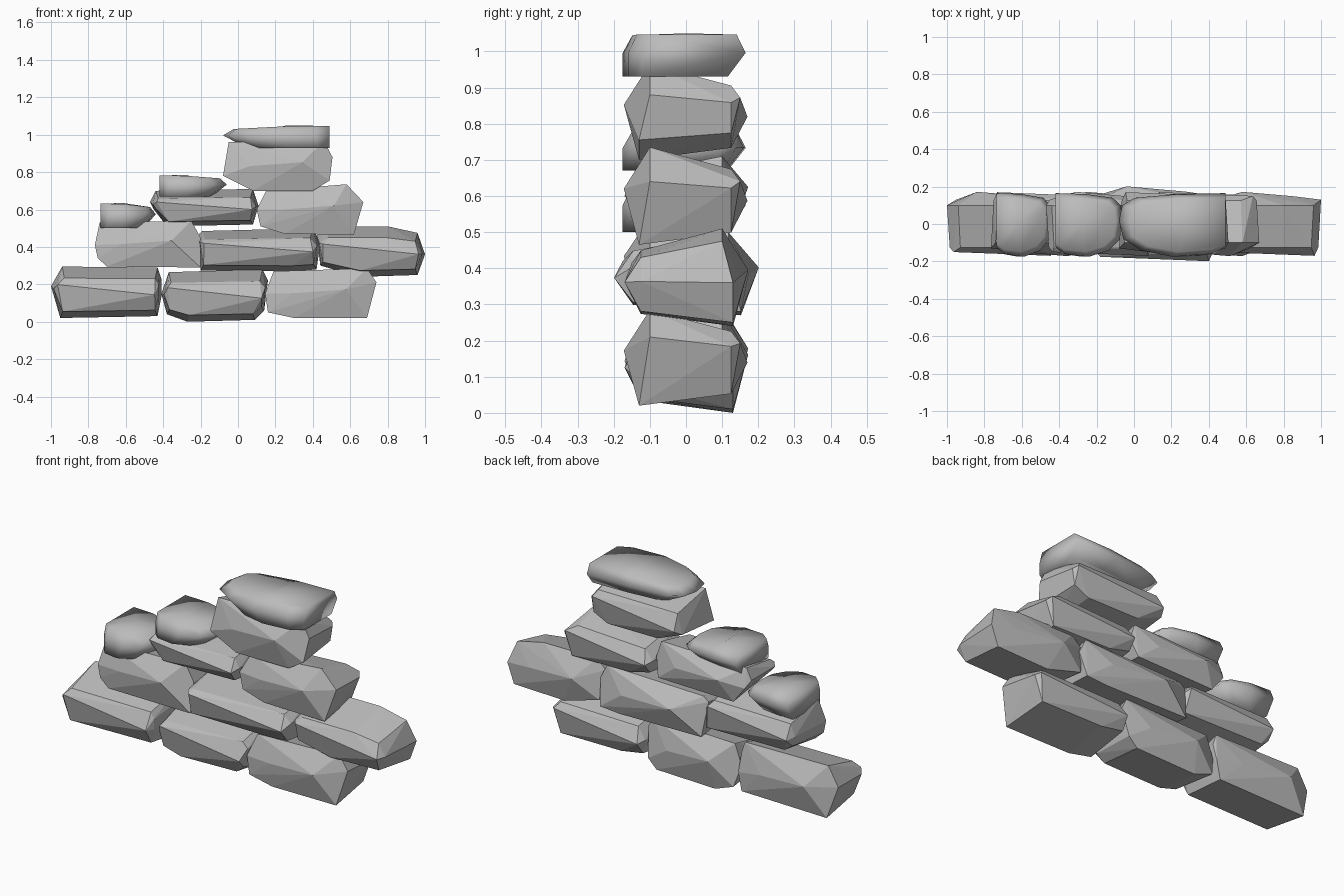
import bpy, bmesh

cube = bpy.data.objects.get("Cube")
if cube:
    bpy.data.objects.remove(cube, do_unlink=True)


def make_material(name, value):
    mat = bpy.data.materials.new(name)
    mat.use_nodes = True
    color = (value, value, value, 1)
    mat.diffuse_color = color
    bsdf = mat.node_tree.nodes["Principled BSDF"]
    bsdf.inputs["Base Color"].default_value = color
    bsdf.inputs["Roughness"].default_value = 0.8
    return mat


STONE = make_material("stone grey", 0.5)


def hull_object(name, points, smooth=False):
    """Wrap a convex skin around a cloud of points."""
    bm = bmesh.new()
    for p in points:
        bm.verts.new(p)
    result = bmesh.ops.convex_hull(bm, input=bm.verts)
    unused = {v for v in result["geom_interior"] + result["geom_unused"]
              if isinstance(v, bmesh.types.BMVert)}
    bmesh.ops.delete(bm, geom=list(unused), context='VERTS')
    bmesh.ops.dissolve_limit(bm, angle_limit=0.05, verts=bm.verts, edges=bm.edges)
    bmesh.ops.recalc_face_normals(bm, faces=bm.faces)
    for face in bm.faces:
        face.smooth = smooth
    mesh = bpy.data.meshes.new(name)
    bm.to_mesh(mesh)
    bm.free()
    mesh.materials.append(STONE)
    obj = bpy.data.objects.new(name, mesh)
    bpy.context.collection.objects.link(obj)
    return obj


def stone(name, outline, apex_side, depth=1.0):
    """Rough block: one side rises to a peak, the other is a long bar facet."""
    xs, zs = zip(*outline)
    cx, cz = (min(xs) + max(xs)) / 2, (min(zs) + max(zs)) / 2
    hx, hz = (max(xs) - min(xs)) / 2, (max(zs) - min(zs)) / 2
    side = apex_side * depth

    def knob(u, y, w):
        return (cx + u * hx * apex_side, y * side, cz + w * hz)

    # widest outline, leaning out along its foot
    points = [(x, side * (0.1 if z > cz else 0.13), z) for x, z in outline]
    # bar facet with a slanting crease
    points += [(cx + (x - cx) * 0.95, -0.125 * side,
                cz + (z - cz) * (0.55 if z > cz else 0.75)) for x, z in outline]
    points += [knob(0.88, -0.17, -0.1), knob(-0.88, -0.15, 0.3)]
    # peak and its shoulder
    points += [knob(-0.45, 0.172, 0.15), knob(0.5, 0.148, 0)]
    return hull_object(name, points)


def cap(name, thick_x, thin_x, low, high):
    """Soft flat stone, square at the thick end and rounded at the thin end."""
    plan = [(0, -0.12), (0.14, -0.16), (0.5, -0.175), (0.8, -0.14), (0.96, -0.08),
            (1, 0.02), (0.97, 0.1), (0.85, 0.14), (0.45, 0.16), (0, 0.165)]
    points = []
    for u, y in plan:
        # the foot stays full at the front and tucks in at the back
        foot = 1 if y < 0 else 0.7
        for su, sy, level in ((0.78, foot, 0), (1, 1, 0.55), (0.9, 0.85, 0.97)):
            drop = 0.22 * max(0, u - 0.4) if level > 0.6 else 0
            x = thick_x + (thin_x - thick_x) * u * su
            points.append((x, y * sy, low + (high - low) * (level - drop)))
    # crown
    points.append((thick_x + (thin_x - thick_x) * 0.4, 0, high))
    return hull_object(name, points, smooth=True)


FRONT, BACK = -1, 1

# bottom course
stone("bottom_right_stone", [(-1, .19), (-.94, .295), (-.43, .29), (-.41, .23),
      (-.41, .13), (-.43, .03), (-.95, .02)], BACK)
stone("bottom_middle_stone", [(-.41, .15), (-.37, .265), (.13, .28), (.16, .22),
      (.14, .06), (.09, .01), (-.27, 0), (-.38, .04)], BACK)
stone("bottom_left_stone", [(.145, .15), (.19, .27), (.69, .285), (.74, .21),
      (.69, .02), (.3, .02), (.16, .05)], FRONT)

# second course
stone("second_right_stone", [(-.765, .41), (-.74, .53), (-.25, .54), (-.2, .45),
      (-.2, .29), (-.7, .295), (-.75, .34)], FRONT)
stone("second_middle_stone", [(-.22, .46), (-.19, .485), (.4, .5), (.44, .42),
      (.42, .28), (.3, .27), (-.2, .275)], BACK, 1.17)
stone("second_left_stone", [(.42, .46), (.47, .51), (.8, .51), (.96, .475),
      (1, .36), (.96, .25), (.65, .24), (.44, .3)], BACK)

# third course
stone("third_right_stone", [(-.47, .64), (-.44, .7), (.08, .71), (.11, .62),
      (.08, .52), (-.38, .51), (-.45, .6)], BACK)
stone("third_left_stone", [(.1, .6), (.15, .7), (.58, .735), (.67, .64),
      (.62, .465), (.25, .47), (.12, .51)], FRONT)

# top block
stone("top_stone", [(-.08, .78), (-.05, .96), (.46, .965), (.505, .88),
      (.49, .755), (.4, .7), (.08, .7)], FRONT)

# soft capping stones
cap("low_cap", -.735, -.44, .5, .635)
cap("middle_cap", -.42, -.06, .67, .785)
cap("top_cap", .49, -.08, .93, 1.05)
